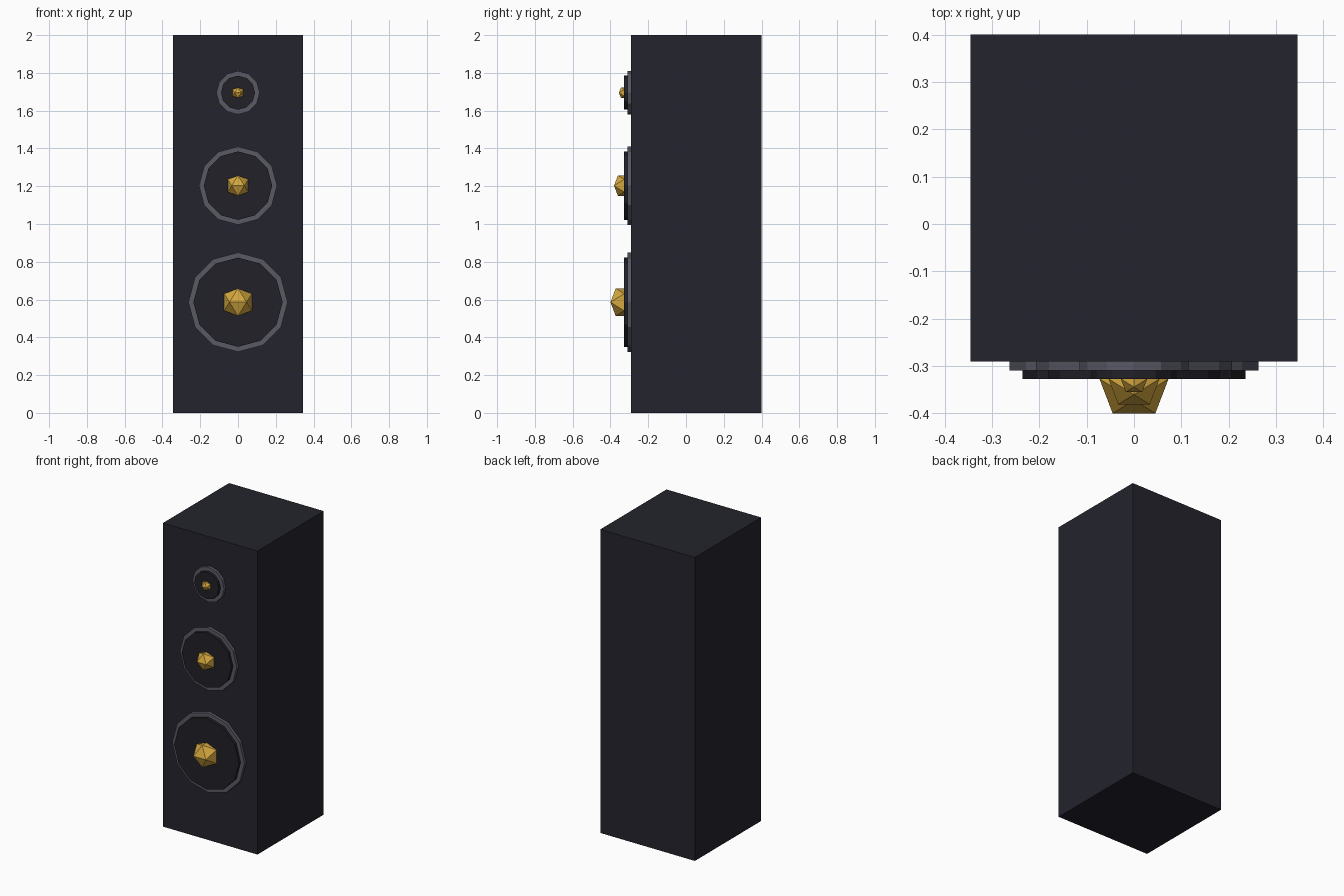
import bpy, bmesh, math
from mathutils import Matrix, Vector

if "Cube" in bpy.data.objects:
    bpy.data.objects.remove(bpy.data.objects["Cube"])


def material(name, rgb):
    m = bpy.data.materials.new(name)
    m.diffuse_color = (*rgb, 1)
    m.use_nodes = True
    m.node_tree.nodes["Principled BSDF"].inputs["Base Color"].default_value = m.diffuse_color
    return m


CABINET = material("charcoal", (0.017, 0.017, 0.026))
CONE = material("black cone", (0.015, 0.015, 0.021))
RING = material("grey trim", (0.10, 0.10, 0.13))
GOLD = material("gold", (0.66, 0.39, 0.05))


def finish(name, bm, mat):
    bmesh.ops.recalc_face_normals(bm, faces=bm.faces)
    mesh = bpy.data.meshes.new(name)
    bm.to_mesh(mesh)
    bm.free()
    mesh.materials.append(mat)
    bpy.context.collection.objects.link(bpy.data.objects.new(name, mesh))


def disc(name, radius, y_front, y_back, z, mat):
    """Twelve-sided cylinder facing the front, with a corner at the top."""
    bm = bmesh.new()
    turn = Matrix.Translation((0, (y_front + y_back) / 2, z)) @ Matrix.Rotation(math.pi / 2, 4, 'X')
    bmesh.ops.create_cone(bm, cap_ends=True, segments=12, radius1=radius, radius2=radius,
                          depth=y_back - y_front, matrix=turn)
    finish(name, bm, mat)


def dust_cap(name, half, y, z):
    """Icosahedron with a level edge at the front; half is its half-width."""
    a = half / ((1 + math.sqrt(5)) / 2)
    bm = bmesh.new()
    for s in (-1, 1):
        for t in (-1, 1):
            for p in ((s * a, t * half, 0), (0, s * a, t * half), (t * half, 0, s * a)):
                bm.verts.new(Vector(p) + Vector((0, y, z)))
    bmesh.ops.convex_hull(bm, input=bm.verts)
    finish(name, bm, GOLD)


# Cabinet
bm = bmesh.new()
bmesh.ops.create_cube(bm, size=1, matrix=Matrix.Translation((0, 0.055, 1)) @ Matrix.Diagonal((0.69, 0.69, 2, 1)))
finish("cabinet", bm, CABINET)

# Drivers: height, trim radius, cone radius, dust cap half-width
for name, z, r_trim, r_cone, cap in (("woofer", 0.586, 0.263, 0.236, 0.073),
                                     ("midrange", 1.203, 0.207, 0.181, 0.054),
                                     ("tweeter", 1.695, 0.115, 0.09, 0.028)):
    disc(name + "_trim_ring", r_trim, -0.309, -0.28, z, RING)
    disc(name + "_cone", r_cone, -0.327, -0.285, z, CONE)
    dust_cap(name + "_dust_cap", cap, -0.327, z)
